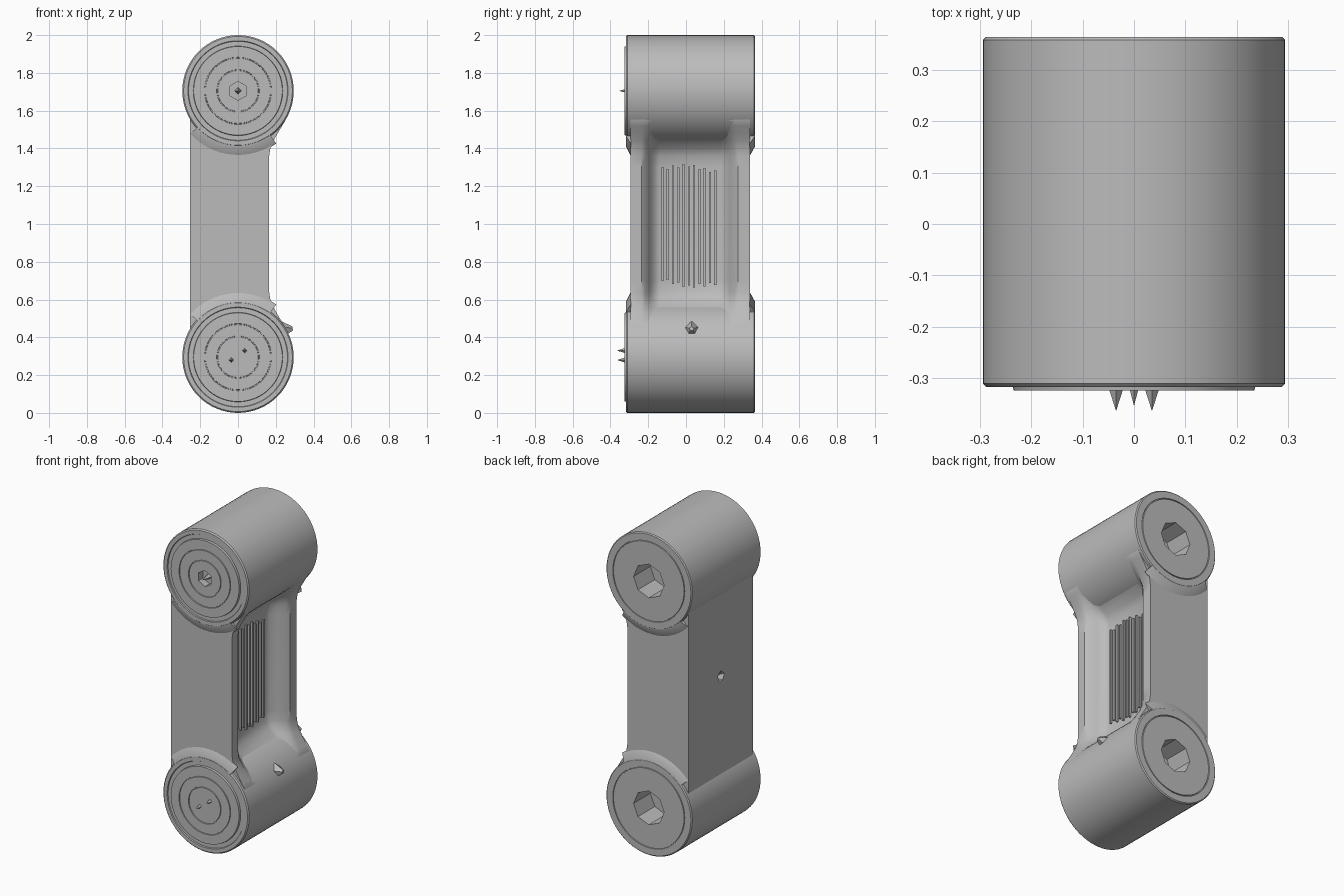
import bpy, bmesh, math
from mathutils import Vector, Matrix

cube = bpy.data.objects.get("Cube")
if cube:
    bpy.data.objects.remove(cube, do_unlink=True)

grey = bpy.data.materials.new("plain_grey")
grey.use_nodes = True
grey.diffuse_color = (0.5, 0.5, 0.5, 1)
grey.node_tree.nodes["Principled BSDF"].inputs["Base Color"].default_value = (0.5, 0.5, 0.5, 1)

BOSS_R = 0.295
CENTRES = {"lower": 0.295, "upper": 1.705}


def finish(name, bm, smooth=30):
    bmesh.ops.remove_doubles(bm, verts=bm.verts, dist=1e-5)
    bmesh.ops.recalc_face_normals(bm, faces=bm.faces)
    mesh = bpy.data.meshes.new(name)
    bm.to_mesh(mesh)
    bm.free()
    mesh.materials.append(grey)
    obj = bpy.data.objects.new(name, mesh)
    bpy.context.collection.objects.link(obj)
    if smooth:
        shade(obj, smooth)
    return obj


def select(obj):
    bpy.ops.object.select_all(action="DESELECT")
    obj.select_set(True)
    bpy.context.view_layer.objects.active = obj


def shade(obj, angle):
    select(obj)
    bpy.ops.object.shade_smooth_by_angle(angle=math.radians(angle))


def prism(name, start, direction, r1, r2, length, sides):
    """Cone or prism running from a start point along a direction."""
    bm = bmesh.new()
    d = Vector(direction).normalized()
    turn = d.to_track_quat("Z", "Y").to_matrix().to_4x4()
    place = Matrix.Translation(Vector(start) + d * length / 2) @ turn
    bmesh.ops.create_cone(bm, cap_ends=True, segments=sides, radius1=r1,
                          radius2=r2, depth=length, matrix=place)
    return finish(name, bm, 0)


def cut(obj, cutter):
    mod = obj.modifiers.new("cut", "BOOLEAN")
    mod.operation = "DIFFERENCE"
    mod.solver = "EXACT"
    mod.object = cutter
    select(obj)
    bpy.ops.object.modifier_apply(modifier=mod.name)
    bpy.data.objects.remove(cutter, do_unlink=True)


def lathe(name, profile, zc):
    bm = bmesh.new()
    verts = [bm.verts.new((r, y, zc)) for r, y in profile]
    edges = [bm.edges.new(p) for p in zip(verts, verts[1:])]
    bmesh.ops.spin(bm, geom=verts + edges, cent=(0, 0, zc), axis=(0, 1, 0),
                   angle=math.tau, steps=64)
    return finish(name, bm)


# Round bosses: stepped front disc with ring grooves, grooved back face
def groove(r, y, depth):
    return [(r - 0.003, y), (r - 0.002, y + depth), (r + 0.002, y + depth), (r + 0.003, y)]


front = [(0, -0.325)]
for ring in (0.11, 0.175):
    front += groove(ring, -0.325, 0.006)
front += [(0.235, -0.325), (0.237, -0.312), (0.262, -0.312), (0.265, -0.318)]
rim = [(0.288, -0.318), (BOSS_R, -0.311), (BOSS_R, 0.359), (0.289, 0.365)]
back = groove(0.245, 0.365, -0.006)[::-1] + [(0, 0.365)]

for label, zc in CENTRES.items():
    boss = lathe(label + "_boss", front + rim + back, zc)
    cut(boss, prism("bore", (0, 0.4, zc), (0, -1, 0), 0.105, 0.105, 0.2, 8))
    if label == "upper":
        cut(boss, prism("socket", (0, -0.4, zc), (0, 1, 0), 0.05, 0.05, 0.12, 6))
    shade(boss, 30)

# Connecting arm: channel section lofted along z, flaring into the bosses
# (distance from the middle, rail x, channel floor x)
half = [(0.30, 0.165, 0.06), (0.36, 0.165, 0.065), (0.40, 0.171, 0.085),
        (0.44, 0.187, 0.13), (0.48, 0.210, 0.18), (0.52, 0.234, 0.224),
        (0.55, 0.252, 0.25), (0.60, 0.255, 0.255)]
rows = [(-t, a, b) for t, a, b in reversed(half)] + half
bm = bmesh.new()
loops = []
for t, rail, floor in rows:
    mid = (rail + floor) / 2
    section = [(-0.255, -0.295), (rail, -0.295), (rail, -0.235),
               (rail - (rail - floor) * 0.15, -0.215), (mid, -0.192),
               (floor + (rail - floor) * 0.12, -0.168), (floor, -0.14),
               (floor, 0.18), (floor + (rail - floor) * 0.12, 0.208),
               (mid, 0.232), (rail - (rail - floor) * 0.15, 0.255),
               (rail, 0.275), (rail, 0.34), (-0.255, 0.34)]
    loops.append([bm.verts.new((x, y, 1 + t)) for x, y in section])
for low, high in zip(loops, loops[1:]):
    for i in range(len(low)):
        j = (i + 1) % len(low)
        bm.faces.new((low[i], low[j], high[j], high[i]))
bm.faces.new(loops[0])
bm.faces.new(loops[-1])
bmesh.ops.dissolve_degenerate(bm, dist=1e-5, edges=bm.edges)
arm = finish("connecting_arm", bm, 0)
cut(arm, prism("dent", (-0.30, 0.02, 1.06), (1, 0, -0.3), 0.05, 0, 0.13, 5))
shade(arm, 35)

# Sloped collars where the arm faces meet the bosses
for label, zc in CENTRES.items():
    up = 1 if zc < 1 else -1
    for side, y_in, y_out in (("front", -0.292, -0.317), ("back", 0.337, 0.364)):
        bm = bmesh.new()
        arcs = []
        for k in range(17):
            a = math.radians(-48 + 84 * k / 16)
            s, c = math.sin(a), math.cos(a) * up
            arcs.append([bm.verts.new((r * s, y, zc + r * c)) for r, y in
                         ((0.28, y_in), (0.28, y_out), (0.297, y_out), (0.345, y_in))])
        for p, q in zip(arcs, arcs[1:]):
            for i in range(4):
                j = (i + 1) % 4
                bm.faces.new((p[i], p[j], q[j], q[i]))
        bm.faces.new(arcs[0])
        bm.faces.new(arcs[-1])
        finish(label + "_" + side + "_collar", bm)

# Thin upright ribs on the channel floor
bm = bmesh.new()
count = 11
for k in range(count):
    y = -0.125 + 0.028 * k
    edge = abs(k - count // 2) / count
    length = 0.66 - 0.12 * edge - 0.03 * (k % 2)
    size = Matrix.Diagonal((0.024, 0.011, length, 1))
    bmesh.ops.create_cube(bm, size=1, matrix=Matrix.Translation((0.06, y, 1 - 0.002 * k)) @ size)
finish("channel_ribs", bm, 0)

# Small pointed pins on the boss faces and one stud on the side
prism("upper_pin", (0, -0.27, 1.705), (0, -1, 0), 0.022, 0, 0.085, 4)
for name, x, z in (("lower_right_pin", -0.035, 0.28), ("lower_left_pin", 0.035, 0.33)):
    prism(name, (x, -0.315, z), (0, -1, 0), 0.016, 0, 0.05, 4)
prism("side_stud", (0.235, 0.03, 0.44), (1, 0, 0.1), 0.045, 0.012, 0.055, 5)
